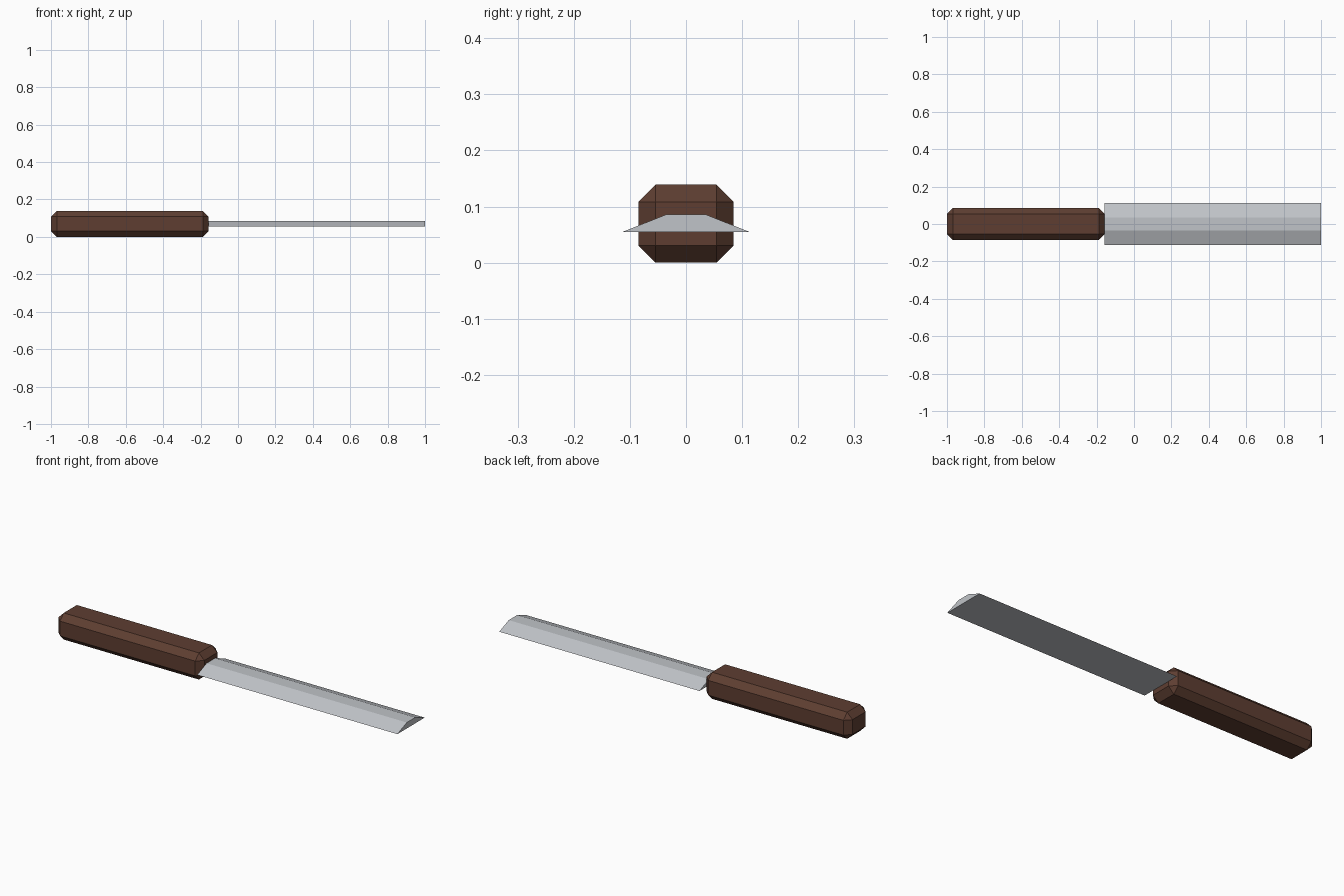
import bpy
import bmesh

cube = bpy.data.objects.get("Cube")
if cube:
    bpy.data.objects.remove(cube, do_unlink=True)


def make_material(name, rgb):
    mat = bpy.data.materials.new(name)
    mat.use_nodes = True
    colour = (*rgb, 1.0)
    mat.diffuse_color = colour
    mat.node_tree.nodes["Principled BSDF"].inputs["Base Color"].default_value = colour
    return mat


def extrude_profile(name, profile, x_start, x_end, mat):
    """Make a solid by sweeping a (y, z) profile along x."""
    bm = bmesh.new()
    face = bm.faces.new([bm.verts.new((x_start, y, z)) for y, z in profile])
    swept = bmesh.ops.extrude_face_region(bm, geom=[face])["geom"]
    verts = [g for g in swept if isinstance(g, bmesh.types.BMVert)]
    bmesh.ops.translate(bm, verts=verts, vec=(x_end - x_start, 0, 0))
    # The sweep can drop the starting cap, so close any open end
    open_edges = [e for e in bm.edges if e.is_boundary]
    if open_edges:
        bmesh.ops.holes_fill(bm, edges=open_edges, sides=0)
    bmesh.ops.recalc_face_normals(bm, faces=bm.faces)
    mesh = bpy.data.meshes.new(name)
    bm.to_mesh(mesh)
    bm.free()
    mesh.materials.append(mat)
    obj = bpy.data.objects.new(name, mesh)
    bpy.context.collection.objects.link(obj)
    return obj


wood = make_material("dark brown wood", (0.112, 0.048, 0.031))
steel = make_material("pale grey steel", (0.53, 0.55, 0.58))

joint = -0.157

# Handle: box with every edge chamfered
half_width, height = 0.085, 0.139
handle = extrude_profile(
    "handle",
    [(-half_width, 0), (half_width, 0), (half_width, height), (-half_width, height)],
    -1.0, joint, wood)
bevel = handle.modifiers.new("chamfer", 'BEVEL')
bevel.width = 0.031
bevel.segments = 1
bevel.limit_method = 'NONE'

# Blade: flat underside, sloping edges and a narrow flat top
extrude_profile(
    "blade",
    [(-0.113, 0.055), (0.113, 0.055), (0.035, 0.086), (-0.035, 0.086)],
    joint, 1.0, steel)
